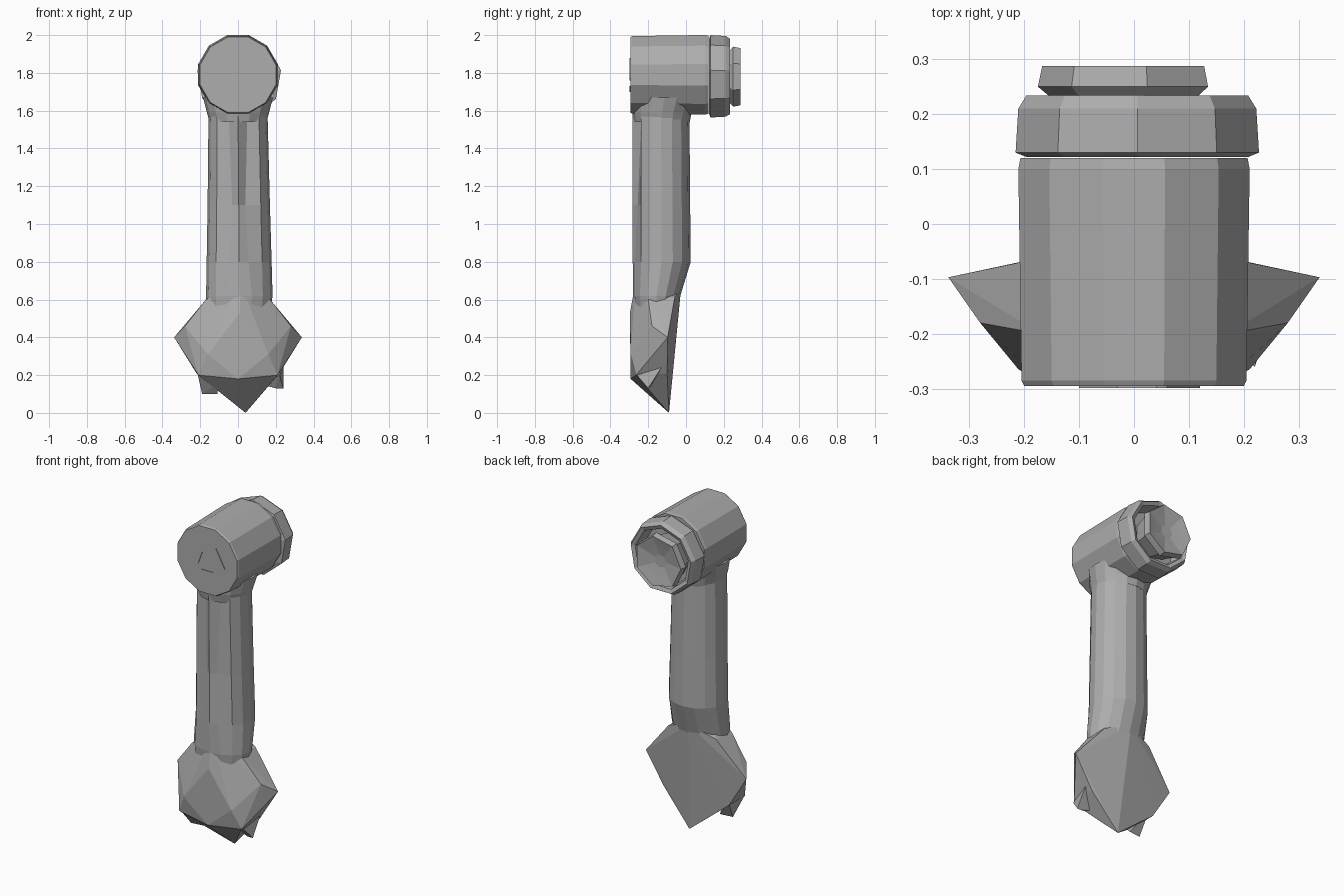
import bpy, bmesh, math

cube = bpy.data.objects.get("Cube")
if cube:
    bpy.data.objects.remove(cube)

GREY = (0.42, 0.42, 0.42, 1)
grey = bpy.data.materials.new("plain grey")
grey.diffuse_color = GREY
grey.use_nodes = True
grey.node_tree.nodes["Principled BSDF"].inputs["Base Color"].default_value = GREY


def finish(name, bm):
    bmesh.ops.recalc_face_normals(bm, faces=bm.faces)
    mesh = bpy.data.meshes.new(name)
    bm.to_mesh(mesh)
    bm.free()
    mesh.materials.append(grey)
    obj = bpy.data.objects.new(name, mesh)
    bpy.context.collection.objects.link(obj)


def loft(name, rings):
    """Skin a list of equal-length point rings and cap both ends."""
    bm = bmesh.new()
    loops = [[bm.verts.new(p) for p in ring] for ring in rings]
    n = len(loops[0])
    for a, b in zip(loops, loops[1:]):
        for i in range(n):
            j = (i + 1) % n
            bm.faces.new((a[i], a[j], b[j], b[i]))
    bm.faces.new(loops[0])
    bm.faces.new(loops[-1])
    finish(name, bm)


def barrel(name, profile, sides, cx=0.0, cz=1.79, turn=0.5):
    """Turned part around a front-to-back axis; profile holds (y, radius)."""
    angles = [math.tau * (i + turn) / sides for i in range(sides)]
    loft(name, [[(cx + r * math.cos(a), y, cz + r * math.sin(a))
                 for a in angles] for y, r in profile])


def hull(name, points):
    bm = bmesh.new()
    for p in points:
        bm.verts.new(p)
    res = bmesh.ops.convex_hull(bm, input=bm.verts)
    bmesh.ops.delete(bm, geom=list(set(res["geom_interior"])), context="VERTS")
    finish(name, bm)


# Horizontal head with a flat front face, widening slightly to the rear
barrel("head", [(-0.295, 0.207), (-0.285, 0.212), (0.1, 0.218), (0.12, 0.214)], 12)

# Rear collar, a deep cup open at the back
barrel("rear_collar", [(0.122, 0.205), (0.13, 0.225), (0.21, 0.22),
                       (0.234, 0.205), (0.225, 0.182), (0.14, 0.172)], 9, 0.006, 1.775, 0.25)

# Plug sitting inside the collar with a shallow dished end
barrel("rear_plug", [(0.14, 0.12), (0.235, 0.145), (0.25, 0.163),
                     (0.288, 0.155), (0.276, 0.1), (0.265, 0.04)], 7, -0.012, 1.78)


# Upright oval sections shared by the neck and the shaft
def oval(z, half, front, back, dents=(0, 0), shift=0.0):
    cy, ry = (front + back) / 2, (back - front) / 2
    ring = []
    for i in range(16):
        a = math.tau * i / 16
        ring.append([shift + half * math.sin(a), cy - ry * math.cos(a), z])
    # Pull the points beside the front ridge inward to form grooves
    width, depth = dents
    for i, side in ((1, 1), (15, -1)):
        ring[i][0] = shift + side * width
        ring[i][1] += depth
    return ring


loft("neck", [oval(1.54, 0.15, -0.275, 0.02, (0.057, 0)),
              oval(1.59, 0.165, -0.285, 0.03, (0.063, 0)),
              oval(1.67, 0.185, -0.288, 0.06, (0.071, 0))])

# Shaft with two front grooves fading toward the foot and a tapered back
loft("shaft", [oval(1.6, 0.156, -0.282, 0.018, (0.05, 0.035)),
               oval(1.1, 0.165, -0.282, 0.022, (0.035, 0.015), 0.004),
               oval(0.8, 0.172, -0.282, 0.025, (0.05, 0), 0.006),
               oval(0.62, 0.176, -0.28, -0.03, (0.067, 0), 0.007),
               oval(0.45, 0.16, -0.26, -0.07, (0.06, 0))])

# Faceted foot
side_points = [(0.338, -0.097, 0.4), (0.17, -0.2, 0.6), (0.16, -0.06, 0.61),
               (0.28, -0.18, 0.46), (0.21, -0.265, 0.2), (0.16, -0.293, 0.31),
               (0.22, -0.1, 0.21)]
foot = side_points + [(-x, y, z) for x, y, z in side_points]
foot += [(0.01, -0.297, 0.53), (0.01, -0.265, 0.7), (0.0, -0.025, 0.67),
         (0.04, -0.09, 0), (0, -0.293, 0.18)]
hull("foot", foot)

# Small pointed toes under the foot
hull("left_toe", [(0.22, -0.26, 0.2), (0.2, -0.2, 0.13), (0.24, -0.2, 0.13),
                  (0.24, -0.13, 0.24), (0.13, -0.18, 0.15)])
hull("right_toe", [(-0.215, -0.26, 0.21), (-0.19, -0.18, 0.1), (-0.11, -0.17, 0.1),
                   (-0.2, -0.12, 0.22), (-0.1, -0.22, 0.16)])

# Slanted slots and a lower slot as thin plates on the head front
for name, pts in (("left_slot", ((0.04, 1.86), (0.06, 1.88), (0.12, 1.77))),
                  ("right_slot", ((-0.1, 1.77), (-0.03, 1.84), (-0.06, 1.76))),
                  ("lower_slot", ((-0.04, 1.73), (0.04, 1.73), (0.0, 1.7)))):
    loft(name, [[(x, y, z) for x, z in pts] for y in (-0.299, -0.292)])
